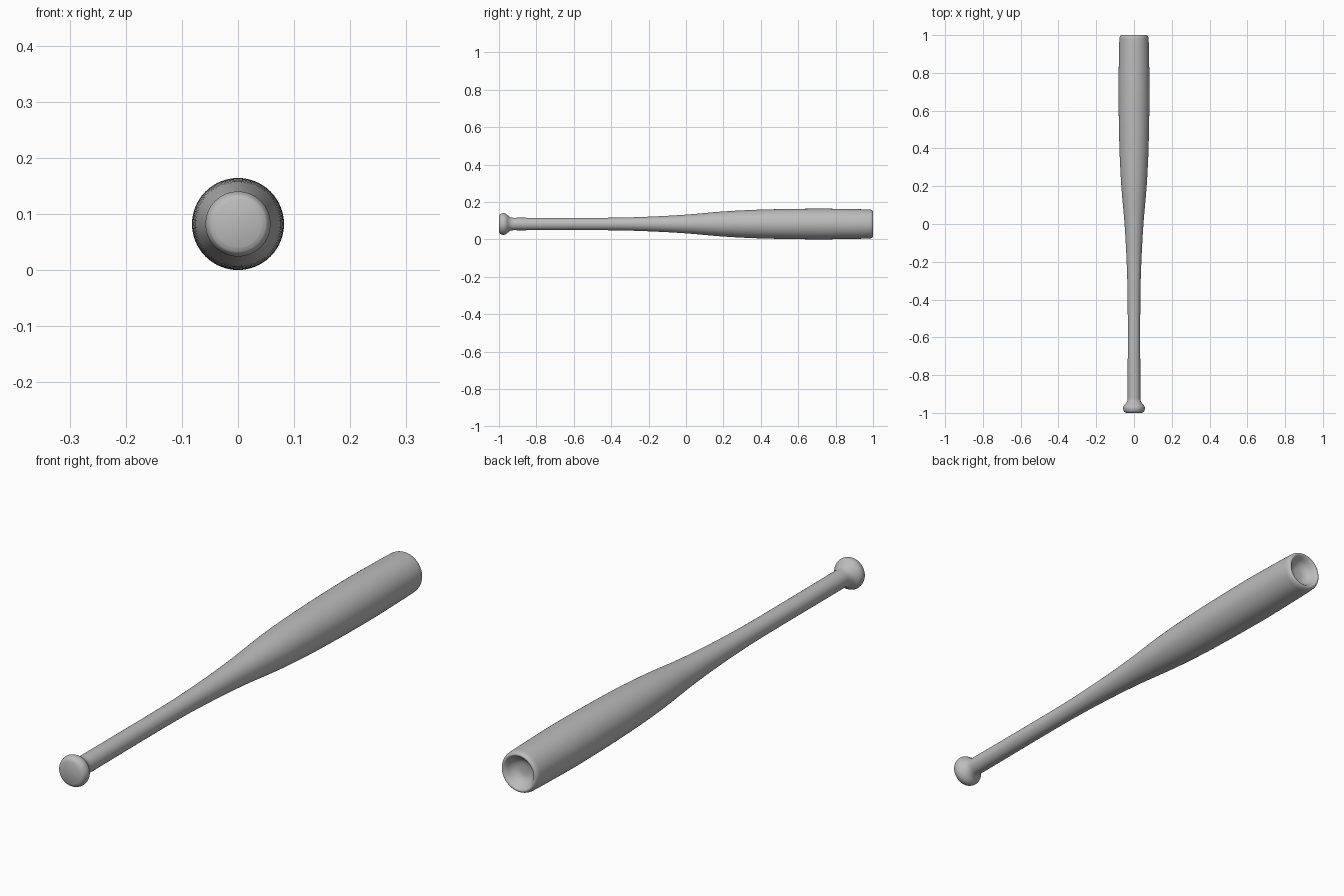
import bpy
import bmesh
import math
from mathutils import Vector

cube = bpy.data.objects.get("Cube")
if cube:
    bpy.data.objects.remove(cube, do_unlink=True)

AXIS_HEIGHT = 0.082
SEGMENTS = 64

grey = bpy.data.materials.new("plain grey")
grey.use_nodes = True
colour = (0.5, 0.5, 0.5, 1)
grey.diffuse_color = colour
grey.node_tree.nodes["Principled BSDF"].inputs["Base Color"].default_value = colour


def smooth_profile(points, steps):
    """Catmull-Rom curve through (y, radius) points."""
    pts = [Vector(p) for p in points]
    pts = [pts[0]] + pts + [pts[-1]]
    out = []
    for a, b, c, d in zip(pts, pts[1:], pts[2:], pts[3:]):
        for i in range(steps):
            t = i / steps
            # tangents scaled to uneven point spacing
            span = (c - b).length
            m1 = (c - a) * span / max((c - a).length, 1e-6)
            m2 = (d - b) * span / max((d - b).length, 1e-6)
            out.append(b * (2*t**3 - 3*t**2 + 1) + m1 * (t**3 - 2*t**2 + t)
                       + c * (3*t**2 - 2*t**3) + m2 * (t**3 - t**2))
    return out + [pts[-1]]


# Knob: flat face, rounded edge, flare into the grip
knob = [(-1, 0.042), (-0.994, 0.052), (-0.977, 0.058), (-0.962, 0.054),
        (-0.945, 0.040), (-0.93, 0.034)]
# Grip, taper and barrel
shaft = [(-0.9, 0.0335), (-0.4, 0.0335), (-0.2, 0.039), (0, 0.050),
         (0.2, 0.067), (0.4, 0.077), (0.7, 0.082), (0.9, 0.0795), (0.975, 0.0775)]
# Rounded rim and hollowed tip
tip = [(0.992, 0.075), (1, 0.067), (0.993, 0.058), (0.975, 0.046),
       (0.963, 0.028), (0.96, 0)]

profile = [Vector((-1, 0))] + smooth_profile(knob + shaft + tip, 5)

# Revolve the profile around the long axis
bm = bmesh.new()
verts = [bm.verts.new((max(p.y, 0), p.x, 0)) for p in profile]
edges = [bm.edges.new(pair) for pair in zip(verts, verts[1:])]
bmesh.ops.spin(bm, geom=verts + edges, cent=(0, 0, 0), axis=(0, 1, 0),
               angle=math.tau, steps=SEGMENTS, use_duplicate=False)
bmesh.ops.remove_doubles(bm, verts=bm.verts, dist=0.00005)
bmesh.ops.recalc_face_normals(bm, faces=bm.faces)

mesh = bpy.data.meshes.new("bat")
bm.to_mesh(mesh)
bm.free()
mesh.materials.append(grey)
bat = bpy.data.objects.new("bat", mesh)
bat.location.z = AXIS_HEIGHT
bpy.context.collection.objects.link(bat)

bpy.context.view_layer.objects.active = bat
bat.select_set(True)
bpy.ops.object.shade_smooth_by_angle(angle=math.radians(35))
